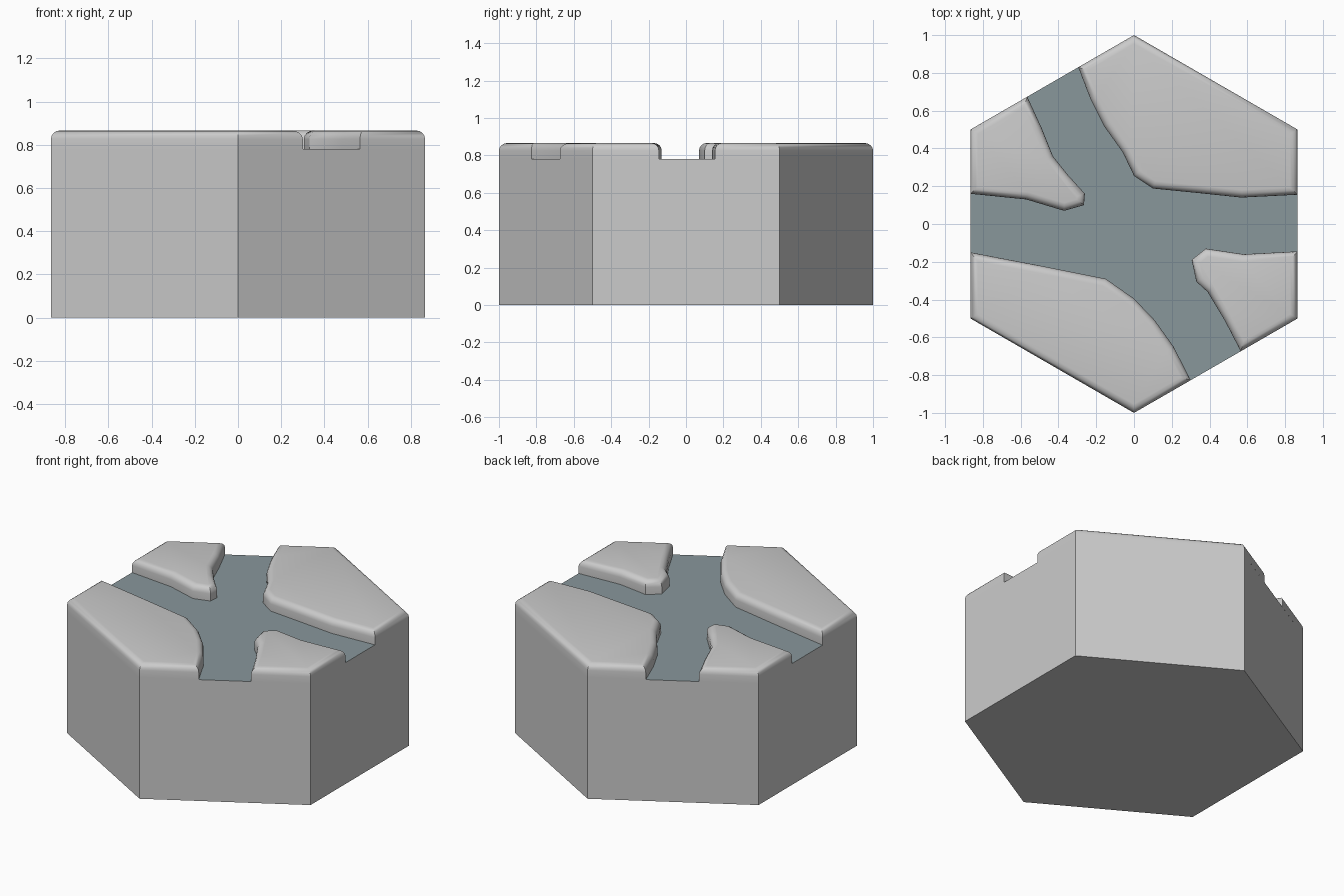
import bpy, bmesh
from mathutils import Vector

if "Cube" in bpy.data.objects:
    bpy.data.objects.remove(bpy.data.objects["Cube"])

W, FLOOR, TOP, ROUND = 0.866, 0.78, 0.866, 0.04
HEX = [(W, 0.5), (0, 1), (-W, 0.5), (-W, -0.5), (0, -1), (W, -0.5)]

# Shorelines, counterclockwise round the river, with the hexagon corners behind each
BANKS = {
    "north_east_bank": ([(W, 0.155), (0.57, 0.14), (0.33, 0.165), (0.1, 0.188), (0, 0.255),
                         (-0.06, 0.38), (-0.16, 0.52), (-0.23, 0.66), (-0.295, 0.83)],
                        [(W, 0.5), (0, 1)]),
    "north_west_bank": ([(-0.565, 0.674), (-0.49, 0.51), (-0.43, 0.36), (-0.35, 0.26),
                         (-0.26, 0.16), (-0.265, 0.1), (-0.37, 0.07), (-0.57, 0.13),
                         (-W, 0.16)],
                        [(-W, 0.5)]),
    "south_west_bank": ([(-W, -0.15), (-0.5, -0.22), (-0.15, -0.29), (0, -0.395),
                         (0.11, -0.51), (0.21, -0.65), (0.3, -0.827)],
                        [(-W, -0.5), (0, -1)]),
    "south_east_bank": ([(0.565, -0.674), (0.48, -0.51), (0.39, -0.36), (0.33, -0.305),
                         (0.305, -0.19), (0.38, -0.13), (0.58, -0.16), (W, -0.145)],
                        [(W, -0.5)]),
}


def finish(bm, name, smooth=False):
    mesh = bpy.data.meshes.new(name)
    bm.to_mesh(mesh)
    bm.free()
    obj = bpy.data.objects.new(name, mesh)
    bpy.context.collection.objects.link(obj)
    if smooth:
        bpy.ops.object.select_all(action='DESELECT')
        obj.select_set(True)
        bpy.context.view_layer.objects.active = obj
        bpy.ops.object.shade_smooth_by_angle(angle=0.6)
    return obj


def polygon(bm, points, z):
    return bm.faces.new([bm.verts.new((x, y, z)) for x, y in points])


def walls(bm, lower, upper):
    n = len(lower.verts)
    for i in range(n):
        j = (i + 1) % n
        bm.faces.new((lower.verts[i], lower.verts[j], upper.verts[j], upper.verts[i]))


# Hexagonal block: underside and walls up to the river floor (river and banks cap it)
bm = bmesh.new()
bottom, rim = polygon(bm, HEX, 0), polygon(bm, HEX, FLOOR)
walls(bm, bottom, rim)
bottom.normal_flip()
bmesh.ops.delete(bm, geom=[rim], context='FACES_ONLY')
finish(bm, "hex_base")

# River floor: the four shorelines joined into one outline
bm = bmesh.new()
river_outline = [p for shore, _ in BANKS.values() for p in shore]
face = polygon(bm, river_outline, FLOOR)
face.normal_update()
if face.normal.z < 0:
    face.normal_flip()
river = finish(bm, "river_floor")
water = bpy.data.materials.new("river_slate")
water.diffuse_color = (0.25, 0.31, 0.33, 1)
water.use_nodes = True
water.node_tree.nodes["Principled BSDF"].inputs["Base Color"].default_value = water.diffuse_color
river.data.materials.append(water)

# Raised banks with rounded top rims, open underneath
for name, (shore, corners) in BANKS.items():
    bm = bmesh.new()
    outline = shore[::-1] + corners
    lower, top = polygon(bm, outline, FLOOR), polygon(bm, outline, TOP)
    walls(bm, lower, top)
    bmesh.ops.delete(bm, geom=[lower], context='FACES_ONLY')
    bmesh.ops.bevel(bm, geom=list(top.edges), offset=ROUND, offset_type='OFFSET',
                    segments=4, profile=0.5, affect='EDGES', clamp_overlap=False)
    finish(bm, name, smooth=True)
